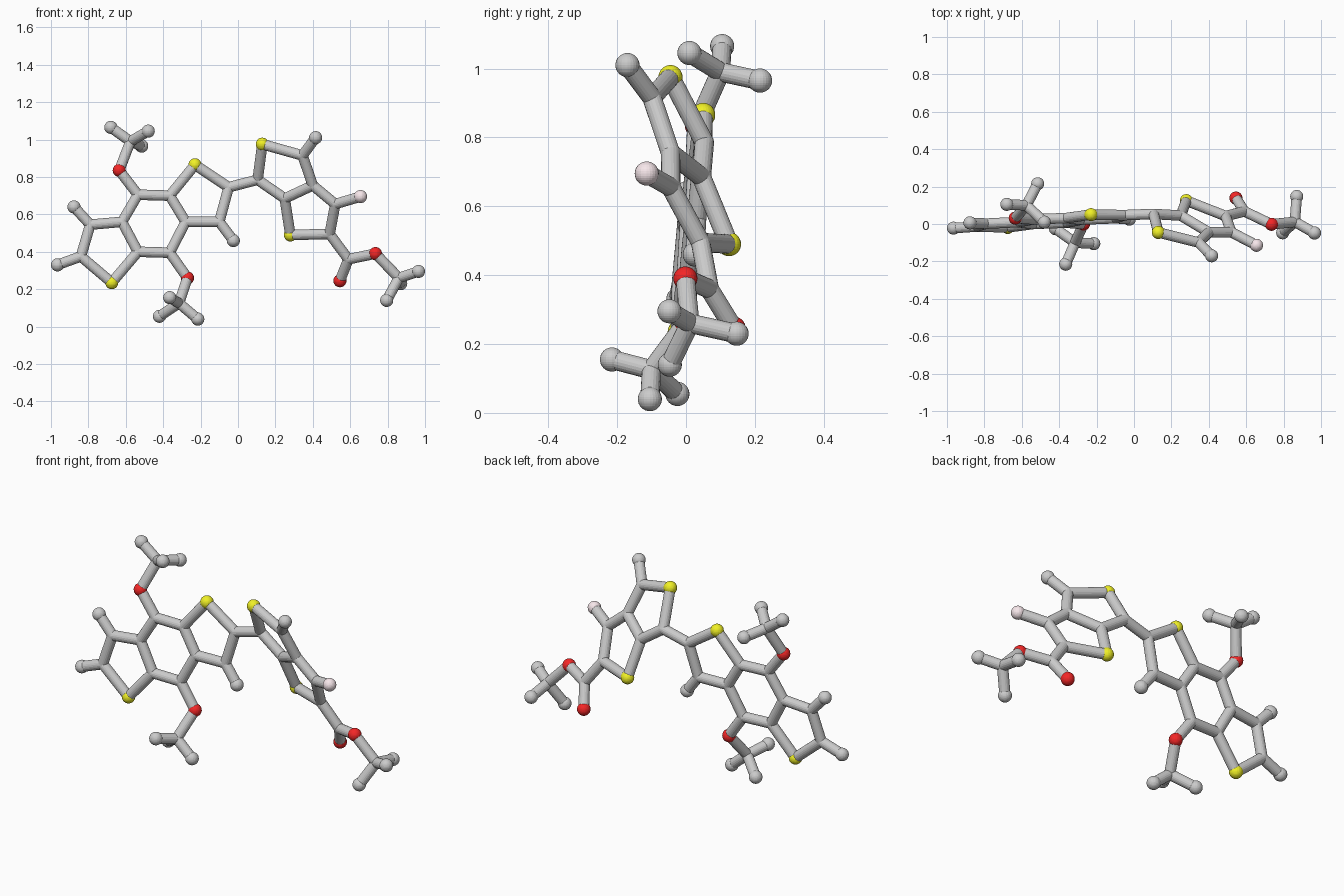
import bpy, bmesh
from mathutils import Vector, Matrix

if "Cube" in bpy.data.objects:
    bpy.data.objects.remove(bpy.data.objects["Cube"])

BOND_R, BALL_R = 0.028, 0.035

# Flat left unit (three fused rings): x, z lying on one plane
left = {
    'S1': (-.23, .865), 'C1': (-.05, .745), 'C2': (-.10, .56), 'H1': (-.025, .46),
    'C3': (-.28, .56), 'C4': (-.365, .70), 'C5': (-.535, .705), 'O1': (-.635, .835),
    'C6': (-.365, .395), 'O2': (-.27, .26), 'C7': (-.535, .40), 'C8': (-.62, .56),
    'C9': (-.79, .545), 'H2': (-.877, .64), 'C10': (-.84, .375), 'H3': (-.965, .33),
    'S2': (-.675, .235)}
# Flat right unit (two fused rings and side group)
right = {
    'C11': (.105, .785), 'S3': (.13, .975), 'C12': (.345, .915), 'H4': (.415, 1.01),
    'C13': (.40, .755), 'C14': (.25, .685), 'S4': (.28, .49), 'C15': (.49, .495),
    'C16': (.52, .655), 'F1': (.655, .695), 'C17': (.59, .36), 'O3': (.545, .245),
    'O4': (.735, .39), 'C18': (.86, .26)}
pos = {k: Vector((x, .05 + .04 * (x + .23) + .08 * (z - .865), z)) for k, (x, z) in left.items()}
pos.update({k: Vector((x, -.045 - .381 * (x - .13) - .468 * (z - .975), z)) for k, (x, z) in right.items()})
# Three-pronged end groups
pos.update({k: Vector(p) for k, p in {
    'C19': (-.575, .10, .99), 'H5': (-.68, .105, 1.065), 'H6': (-.48, .01, 1.045), 'H7': (-.515, .215, .965),
    'C20': (-.315, -.10, .125), 'H8': (-.42, -.025, .055), 'H9': (-.215, -.105, .04), 'H10': (-.365, -.215, .155),
    'H11': (.965, -.048, .295), 'H12': (.795, -.047, .14), 'H13': (.87, .147, .23)}.items()})

chains = {
    'left_ring_bonds': ['S1 C1 C2 C3 C4 S1', 'C4 C5 C8 C7 C6 C3', 'C8 C9 C10 S2 C7',
                        'C2 H1', 'C9 H2', 'C10 H3'],
    'right_ring_bonds': ['C11 S3 C12 C13 C14 C11', 'C14 S4 C15 C16 C13', 'C12 H4', 'C16 F1'],
    'linking_bond': ['C1 C11'],
    'upper_branch_bonds': ['C5 O1 C19 H5', 'H6 C19 H7'],
    'lower_branch_bonds': ['C6 O2 C20 H8', 'H9 C20 H10'],
    'side_branch_bonds': ['C15 C17 O4 C18 H11', 'C17 O3', 'H12 C18 H13']}


def finish(bm, name, color=None):
    me = bpy.data.meshes.new(name)
    bm.to_mesh(me)
    bm.free()
    ob = bpy.data.objects.new(name, me)
    bpy.context.collection.objects.link(ob)
    if color:
        mat = bpy.data.materials.new(name + '_colour')
        mat.diffuse_color = (*color, 1)
        mat.use_nodes = True
        mat.node_tree.nodes["Principled BSDF"].inputs["Base Color"].default_value = mat.diffuse_color
        me.materials.append(mat)


# Rods between neighbouring atoms
for name, paths in chains.items():
    bm = bmesh.new()
    for path in paths:
        keys = path.split()
        for a, b in zip(keys, keys[1:]):
            d = pos[b] - pos[a]
            m = Matrix.Translation((pos[a] + pos[b]) / 2) @ d.to_track_quat('Z', 'Y').to_matrix().to_4x4()
            bmesh.ops.create_cone(bm, cap_ends=True, segments=20, radius1=BOND_R,
                                  radius2=BOND_R, depth=d.length, matrix=m)
    finish(bm, name)

# Balls, one object per kind of atom
kinds = {'C': ('joint_balls', BOND_R, None), 'H': ('end_balls', BALL_R, None),
         'S': ('yellow_balls', BALL_R, (.88, .88, .02)),
         'O': ('red_balls', BALL_R, (.9, .02, .02)),
         'F': ('pink_ball', BALL_R, (.93, .80, .83))}
for letter, (name, r, color) in kinds.items():
    bm = bmesh.new()
    for k, p in pos.items():
        if k[0] == letter:
            bmesh.ops.create_uvsphere(bm, u_segments=24, v_segments=16, radius=r,
                                      matrix=Matrix.Translation(p))
    finish(bm, name, color)
